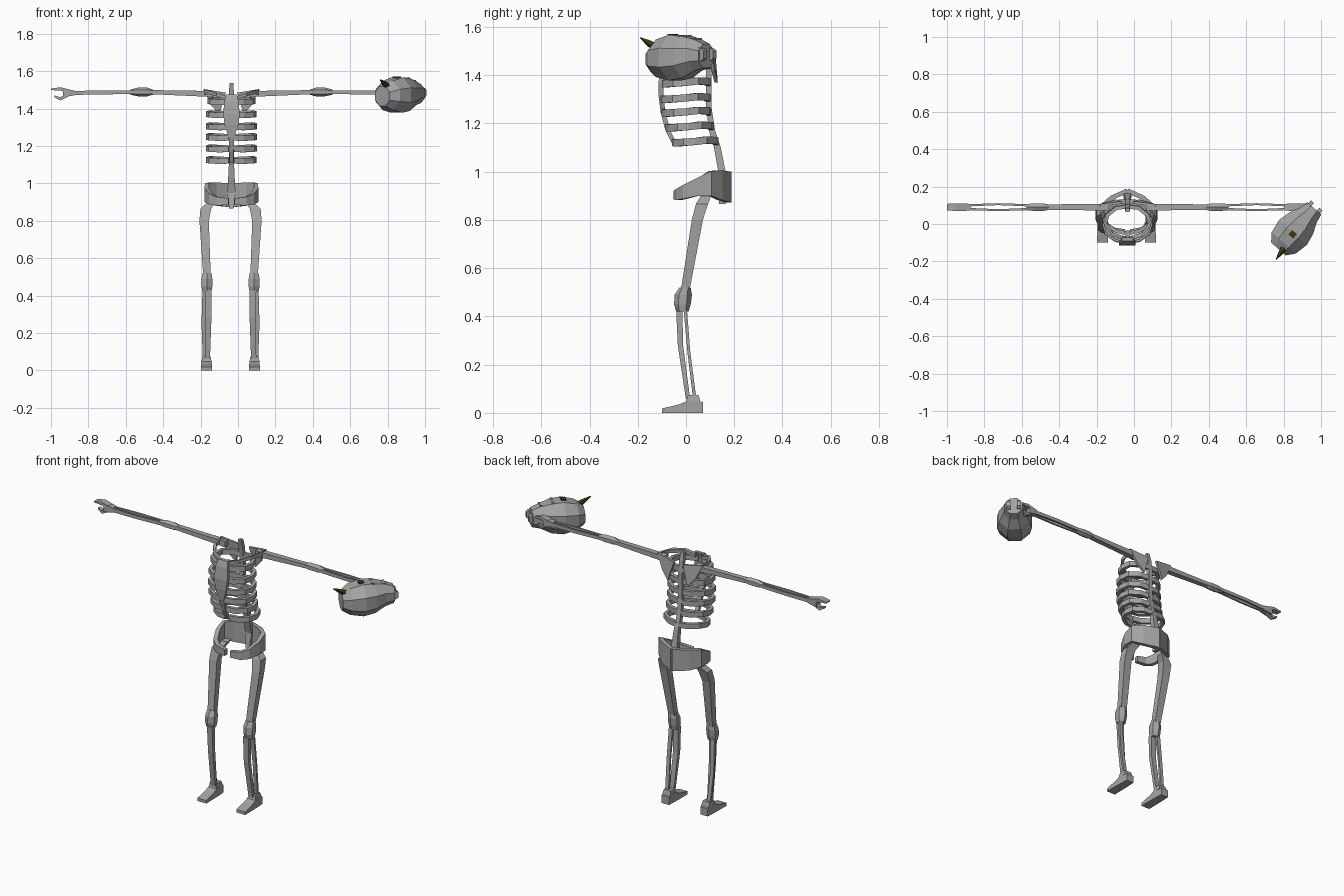
import bpy, bmesh, math
from mathutils import Vector as V

CX = -0.035   # centre line of the body
LEG_X = -0.040   # centre line of the legs


def material(name, col):
    m = bpy.data.materials.new(name)
    m.diffuse_color = (*col, 1)
    return m


BONE = material("grey bone", (0.37, 0.37, 0.37))
OLIVE = material("dark olive", (0.05, 0.04, 0.004))


def ring(c, u, v, n=4):
    """Flat-sided polygon around c; u and v are the half sizes."""
    k = 1 / math.cos(math.pi / n)
    c, u, v = V(c), V(u), V(v)
    return [c + k * (u * math.cos(a) + v * math.sin(a))
            for a in (math.pi * (2 * i + 1) / n for i in range(n))]


def loft(name, rings, mirror=False, x=CX, mat=BONE):
    """Skin a row of cross-sections and close both ends."""
    bm = bmesh.new()
    vs = [[bm.verts.new(p) for p in r] for r in rings]
    n = len(vs[0])
    for a, b in zip(vs, vs[1:]):
        for i in range(n):
            bm.faces.new((a[i], a[(i + 1) % n], b[(i + 1) % n], b[i]))
    bm.faces.new(vs[0][::-1])
    bm.faces.new(vs[-1])
    bmesh.ops.recalc_face_normals(bm, faces=bm.faces)
    me = bpy.data.meshes.new(name)
    bm.to_mesh(me)
    bm.free()
    me.materials.append(mat)
    ob = bpy.data.objects.new(name, me)
    ob.location.x = x
    bpy.context.collection.objects.link(ob)
    if mirror:
        ob.modifiers.new("Mirror", 'MIRROR').use_mirror_merge = False
    return ob


def upright(name, secs, n=4, mirror=True, x=LEG_X):
    """Sections (x, y, z, half width x, half depth y) stacked in z."""
    return loft(name, [ring((px, y, z), (a, 0, 0), (0, b, 0), n) for px, y, z, a, b in secs], mirror, x)


def sideways(name, secs, n=4):
    """Sections (x, y, z, half depth y, half height z) running along x."""
    return loft(name, [ring((x, y, z), (0, a, 0), (0, 0, b), n) for x, y, z, a, b in secs], True)


def band(name, path, thick):
    """Standing strip along a plan path of (x, y, z low, z high)."""
    rings = []
    for i, (x, y, lo, hi) in enumerate(path):
        a, b = path[max(i - 1, 0)], path[min(i + 1, len(path) - 1)]
        d = V((b[0] - a[0], b[1] - a[1], 0)).normalized()
        rings.append(ring((x, y, (lo + hi) / 2), V((-d.y, d.x, 0)) * thick, (0, 0, (hi - lo) / 2)))
    return loft(name, rings, True)


# legs
upright("thigh_bone", [(.096, .085, .905, .020, .021), (.132, .066, .865, .029, .025),
                       (.141, .047, .80, .025, .023), (.126, -.003, .51, .020, .018)])
upright("knee", [(.126, -.004, .52, .024, .020), (.126, -.011, .49, .029, .031),
                 (.126, -.015, .45, .029, .030), (.126, -.015, .42, .024, .022)], 6)
upright("shin_bone", [(.119, -.028, .43, .017, .013), (.118, -.023, .28, .016, .011),
                      (.124, .008, .06, .014, .009)])
upright("calf_bone", [(.138, -.003, .43, .012, .007), (.144, .012, .25, .011, .006),
                      (.137, .036, .06, .011, .007)])
upright("ankle", [(.128, .03, .045, .027, .03), (.128, .03, .075, .022, .022)])
loft("foot", [ring((.128, y, h / 2), (w, 0, 0), (0, 0, h / 2))
              for y, w, h in ((.07, .024, .045), (.02, .027, .055), (-.03, .028, .035), (-.10, .029, .018))],
     True, LEG_X)

# pelvis
band("pelvis_wing", [(0, .178, .872, 1.0), (.085, .14, .882, 1.005), (.131, .10, .90, 1.003),
                     (.132, .05, .90, .975), (.11, -.005, .887, .945), (.075, -.03, .882, .928),
                     (.015, -.04, .885, .92)], .012)

# spine and neck
upright("spine", [(0, .150, .865, .012, .014), (0, .162, .95, .022, .014), (0, .145, 1.02, .018, .015),
                  (0, .13, 1.10, .014, .014), (0, .108, 1.17, .013, .013), (0, .094, 1.27, .013, .011),
                  (0, .094, 1.42, .013, .011), (0, .085, 1.49, .013, .011), (0, .075, 1.537, .010, .010)],
        4, False, CX)

# breastbone with thin lower tail
upright("breastbone", [(0, -.082, 1.475, .030, .010), (0, -.095, 1.44, .038, .010), (0, -.104, 1.37, .044, .010),
                       (0, -.103, 1.31, .036, .010), (0, -.095, 1.245, .014, .010),
                       (0, -.075, 1.17, .012, .010), (0, -.045, 1.11, .010, .010)], 4, False, CX)

# ribs: height, half width, front y, back y
for i, (z, w, f, b) in enumerate([(1.44, .118, -.085, .092), (1.37, .125, -.095, .092), (1.305, .127, -.098, .092),
                                  (1.248, .127, -.092, .095), (1.187, .127, -.075, .105), (1.125, .125, -.048, .125)]):
    m, r = (f + b) / 2, (b - f) / 2
    band("rib_%d" % (i + 1),
         [(w * x, m + r * y, z + d - .015, z + d + .015) for x, y, d in
          ((.04, 1, 0), (.5, .92, .004), (.9, .5, .006), (1, 0, 0), (.9, -.5, -.003), (.5, -.88, -.006), (.1, -1, -.004))],
         .010)

# shoulders
sideways("collar_bone", [(.02, -.075, 1.455, .010, .009), (.08, -.055, 1.475, .011, .009),
                         (.125, .01, 1.488, .016, .010), (.145, .09, 1.488, .018, .016)])
loft("shoulder_blade", [[V((.15, .092 + d, 1.505)), V((.03, .108 + d, 1.485)), V((.065, .118 + d, 1.37)),
                         V((.11, .105 + d, 1.42))] for d in (0, .014)], True)

# arms
sideways("upper_arm", [(.10, .09, 1.48, .02, .018), (.16, .09, 1.48, .017, .015), (.43, .09, 1.488, .015, .011)])
sideways("elbow", [(.42, .09, 1.488, .015, .012), (.45, .09, 1.489, .020, .020),
                   (.50, .09, 1.489, .020, .020), (.54, .09, 1.488, .017, .012)], 6)
for name, s in (("forearm_front", -1), ("forearm_back", 1)):
    sideways(name, [(.53, .09 + s * .010, 1.488, .006, .010), (.69, .09 + s * .016, 1.486, .005, .010),
                    (.85, .09 + s * .010, 1.484, .006, .011)])
sideways("palm", [(.84, .09, 1.484, .017, .013), (.87, .09, 1.484, .020, .018), (.90, .09, 1.482, .020, .022)])
sideways("fingers", [(.87, .09, 1.494, .019, .009), (.915, .09, 1.505, .020, .009), (.965, .09, 1.503, .018, .004)])
sideways("thumb", [(.87, .09, 1.474, .013, .009), (.915, .09, 1.452, .013, .009), (.945, .09, 1.465, .010, .005)])

# severed skull lying face up in the hand
D, P = V((.66, .75, 0)), V((.75, -.66, 0))
HEAD = V((.85, -.045, 0))


def on_head(t, s, z):
    return HEAD + D * t + P * s + V((0, 0, z))


loft("skull", [ring(on_head(t, 0, (lo + hi) / 2), P * w, (0, 0, (hi - lo) / 2), 8) for t, w, lo, hi in
               ((-.118, .052, 1.415, 1.518), (-.075, .086, 1.392, 1.548), (0, .10, 1.378, 1.567),
                (.065, .086, 1.388, 1.562), (.125, .060, 1.418, 1.548), (.172, .050, 1.43, 1.53))], x=0)
for s in (-1, 1):
    loft("jaw_prong", [ring(on_head(t, s * .030, 1.485), P * .011, (0, 0, h))
                       for t, h in ((.14, .035), (.18, .025), (.192, .016))], x=0)


def plate(name, t, s, z, length, width, mat):
    loft(name, [ring(on_head(t, s, h), D * length, P * width) for h in (z - .004, z + .004)], x=0, mat=mat)


plate("horn_stump", -.008, .005, 1.567, .015, .017, OLIVE)
plate("eye_rim_left", .052, -.024, 1.563, .008, .010, BONE)
plate("eye_rim_right", .052, .030, 1.563, .008, .010, BONE)
plate("tooth_row", .118, 0, 1.550, .008, .024, BONE)

# horn on the crown
axis = V((-.045, -.068, .042))
side = axis.cross(V((0, 0, 1))).normalized()
up = side.cross(axis).normalized()
loft("horn", [ring(V((.805, -.121, 1.513)) + axis * k, side * r, up * r, 5)
              for k, r in ((0, .016), (.5, .011), (1, .002))], x=0, mat=OLIVE)
